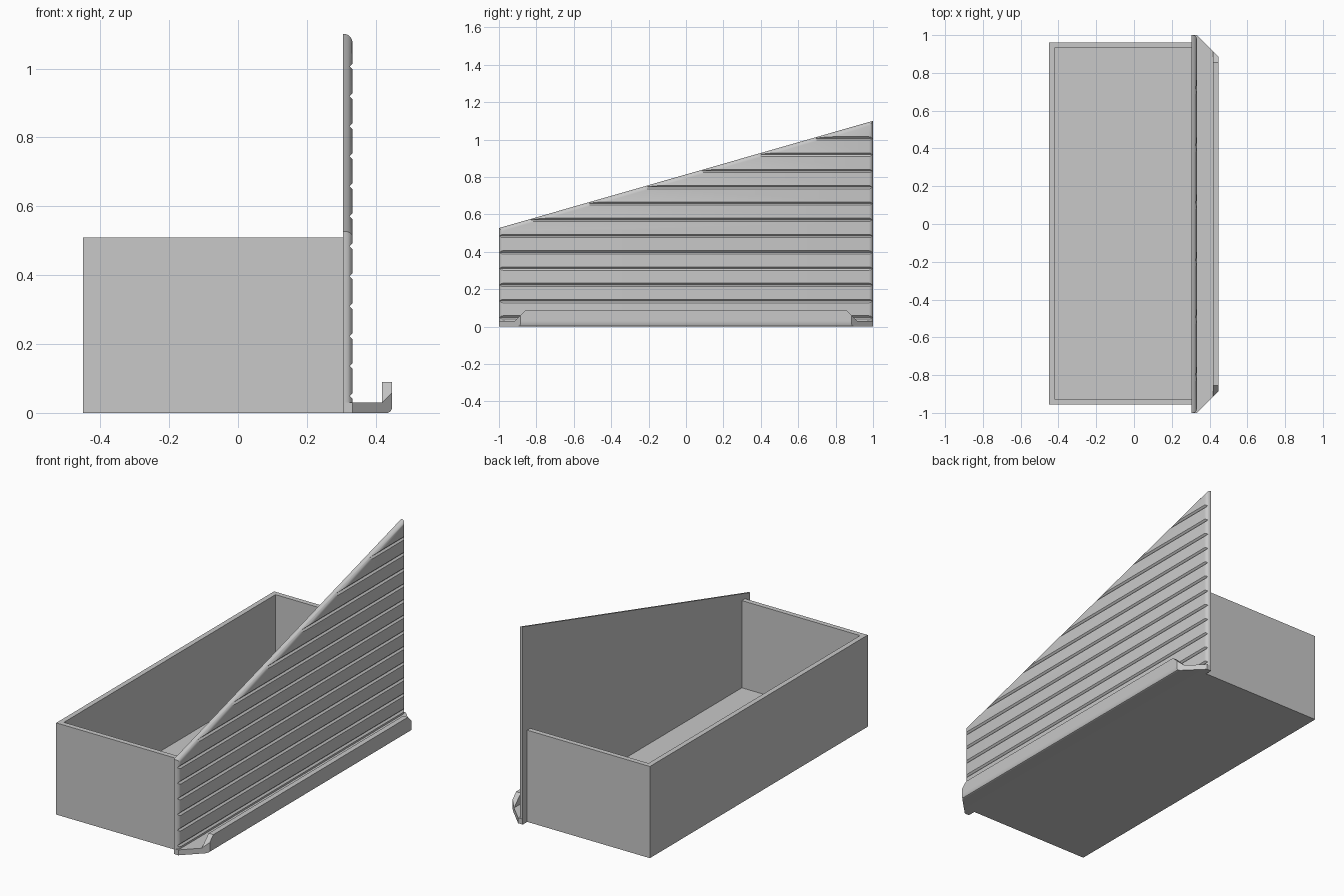
import bpy
import bmesh
from mathutils import Vector

if "Cube" in bpy.data.objects:
    bpy.data.objects.remove(bpy.data.objects["Cube"])

grey = bpy.data.materials.new("light grey plastic")
grey.use_nodes = True
colour = (0.58, 0.58, 0.58, 1)
grey.diffuse_color = colour
grey.node_tree.nodes["Principled BSDF"].inputs["Base Color"].default_value = colour


def add_prism(bm, outline, offset):
    """Extrude a closed outline along an offset vector."""
    base = bm.faces.new([bm.verts.new(p) for p in outline])
    new = bmesh.ops.extrude_face_region(bm, geom=[base])["geom"]
    verts = [v for v in new if isinstance(v, bmesh.types.BMVert)]
    bmesh.ops.translate(bm, verts=verts, vec=offset)
    bmesh.ops.recalc_face_normals(bm, faces=bm.faces[:])


def cut(bm, point, normal):
    """Slice away everything on the normal side and cap the opening."""
    geom = bm.verts[:] + bm.edges[:] + bm.faces[:]
    res = bmesh.ops.bisect_plane(bm, geom=geom, plane_co=point, plane_no=normal,
                                 clear_outer=True)
    edges = [e for e in res["geom_cut"] if isinstance(e, bmesh.types.BMEdge)]
    bmesh.ops.holes_fill(bm, edges=edges)
    bmesh.ops.recalc_face_normals(bm, faces=bm.faces[:])


def finish(name, bm):
    mesh = bpy.data.meshes.new(name)
    bm.to_mesh(mesh)
    bm.free()
    mesh.materials.append(grey)
    obj = bpy.data.objects.new(name, mesh)
    bpy.context.collection.objects.link(obj)
    return obj


def smooth(obj):
    bpy.ops.object.select_all(action="DESELECT")
    obj.select_set(True)
    bpy.context.view_layer.objects.active = obj
    bpy.ops.object.shade_smooth_by_angle(angle=0.5)


LEFT, INNER, OUTER, EDGE = -0.45, 0.305, 0.333, 0.447
FRONT, BACK, TOP, WALL = -0.955, 0.96, 0.51, 0.028

# Open bin: U-shaped wall and floor, closed on one side by the panel
bm = bmesh.new()
x0, y0, y1 = LEFT + WALL, FRONT + WALL, BACK - WALL
add_prism(bm, [(INNER, FRONT, 0), (INNER, y0, 0), (x0, y0, 0), (x0, y1, 0),
               (INNER, y1, 0), (INNER, BACK, 0), (LEFT, BACK, 0), (LEFT, FRONT, 0)],
          (0, 0, TOP))
finish("bin_walls", bm)

bm = bmesh.new()
add_prism(bm, [(x0, y0, 0), (INNER, y0, 0), (INNER, y1, 0), (x0, y1, 0)], (0, 0, 0.025))
finish("bin_floor", bm)

# Sloped side panel with rounded outer edges
bm = bmesh.new()
add_prism(bm, [(INNER, -1, 0), (INNER, 1, 0), (INNER, 1, 1.1), (INNER, -1, 0.527)],
          (OUTER - INNER, 0, 0))
rim = [e for e in bm.edges
       if all(v.co.x > OUTER - 0.001 for v in e.verts)
       and any(v.co.z > 0.01 for v in e.verts)]
bmesh.ops.bevel(bm, geom=rim, offset=0.022, segments=5, profile=0.5, affect="EDGES")
panel = finish("side_panel", bm)

# Evenly spaced horizontal grooves
bm = bmesh.new()
for i in range(12):
    z = 0.049 + i * 0.087
    add_prism(bm, [(OUTER - 0.009, -1.1, z), (OUTER + 0.003, -1.1, z - 0.012),
                   (OUTER + 0.003, -1.1, z + 0.012)], (0, 2.2, 0))
cutter = finish("groove_cutter", bm)
cutter.hide_render = True
cutter.hide_set(True)
mod = panel.modifiers.new("grooves", "BOOLEAN")
mod.operation = "DIFFERENCE"
mod.solver = "EXACT"
mod.object = cutter
smooth(panel)
bpy.ops.object.modifier_apply(modifier=mod.name)
bpy.data.objects.remove(cutter)

# Ledge with rounded lower edge and mitred ends
bm = bmesh.new()
add_prism(bm, [(INNER, -1, 0), (EDGE - 0.012, -1, 0), (EDGE - 0.004, -1, 0.004),
               (EDGE, -1, 0.012), (EDGE, -1, 0.03), (INNER, -1, 0.03)], (0, 2, 0))
for s in (-1, 1):
    cut(bm, Vector((OUTER, s, 0)), Vector((1, s, 0)))
smooth(finish("ledge", bm))

# Raised lip along the ledge, with mitred and sloped ends
bm = bmesh.new()
add_prism(bm, [(EDGE - 0.029, -1, 0.03), (EDGE, -1, 0.03),
               (EDGE, -1, 0.09), (EDGE - 0.029, -1, 0.09)], (0, 2, 0))
for s in (-1, 1):
    cut(bm, Vector((OUTER, s, 0)), Vector((1, s, 0)))
    cut(bm, Vector((0, s * 0.915, 0.03)), Vector((0, s, 1)))
finish("ledge_lip", bm)
